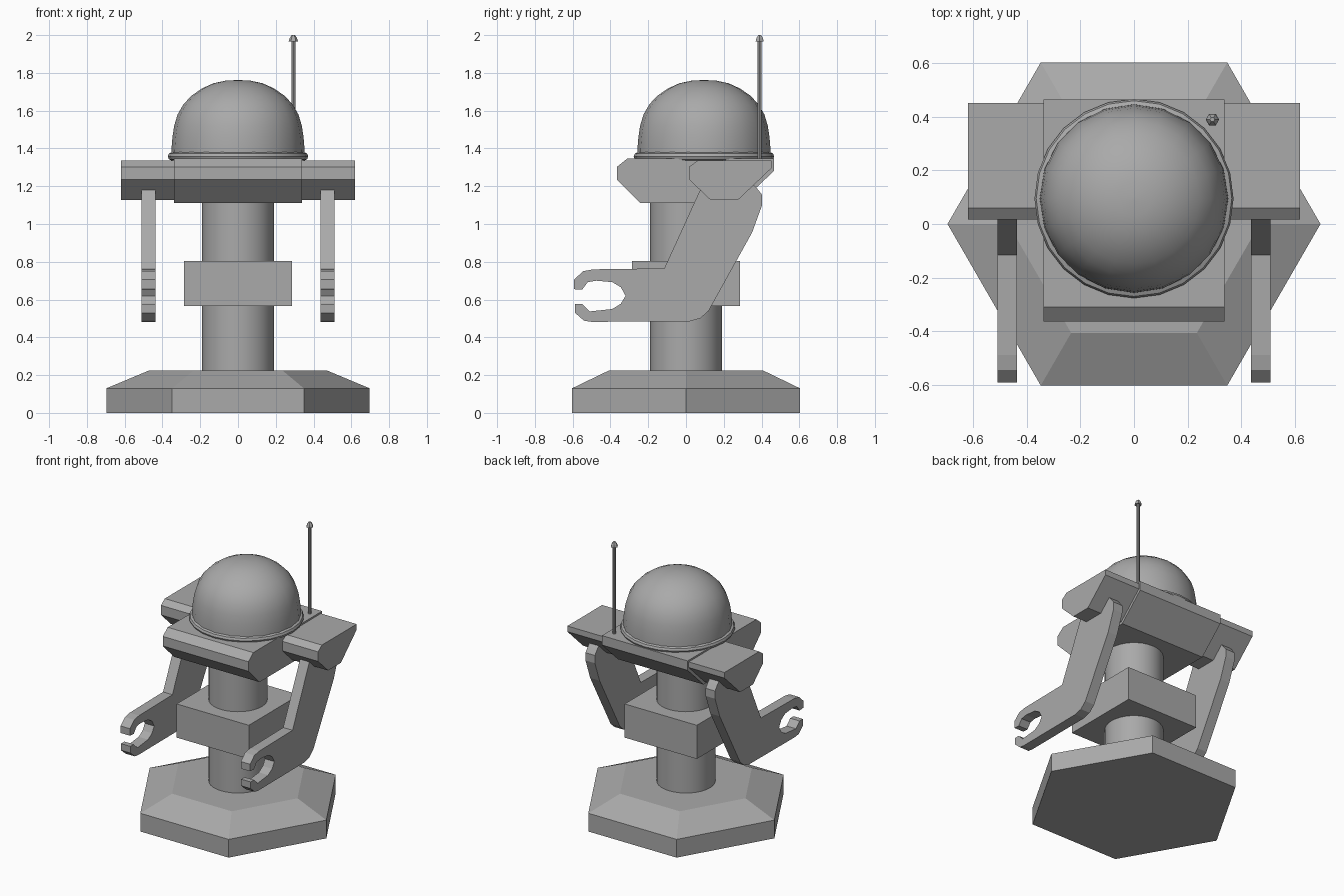
import bpy, bmesh, math

if "Cube" in bpy.data.objects:
    bpy.data.objects.remove(bpy.data.objects["Cube"])

grey = bpy.data.materials.new("plain_grey")
grey.diffuse_color = (0.4, 0.4, 0.4, 1)
grey.use_nodes = True
grey.node_tree.nodes["Principled BSDF"].inputs["Base Color"].default_value = grey.diffuse_color


def finish(name, bm, smooth=False):
    bmesh.ops.recalc_face_normals(bm, faces=bm.faces)
    me = bpy.data.meshes.new(name)
    bm.to_mesh(me)
    bm.free()
    ob = bpy.data.objects.new(name, me)
    bpy.context.collection.objects.link(ob)
    me.materials.append(grey)
    if smooth:
        bpy.ops.object.select_all(action='DESELECT')
        ob.select_set(True)
        bpy.context.view_layer.objects.active = ob
        bpy.ops.object.shade_smooth_by_angle(angle=math.radians(35))
    return ob


def slab(name, profile, x0, x1):
    """Extrude a (y, z) outline along x."""
    bm = bmesh.new()
    face = bm.faces.new([bm.verts.new((x0, y, z)) for y, z in profile])
    ext = bmesh.ops.extrude_face_region(bm, geom=[face])
    new = [v for v in ext["geom"] if isinstance(v, bmesh.types.BMVert)]
    bmesh.ops.translate(bm, verts=new, vec=(x1 - x0, 0, 0))
    return finish(name, bm)


def lathe(name, profile, sides, centre=(0, 0), smooth=False, closed=False):
    """Rings of (radius, z) joined into a turned shape, capped unless closed."""
    bm = bmesh.new()
    cx, cy = centre
    rings = []
    for r, z in profile:
        rings.append([bm.verts.new((cx + r * math.cos(math.tau * i / sides),
                                    cy + r * math.sin(math.tau * i / sides), z))
                      for i in range(sides)])
    pairs = list(zip(rings, rings[1:]))
    if closed:
        pairs.append((rings[-1], rings[0]))
    else:
        bm.faces.new(rings[0])
        bm.faces.new(rings[-1])
    for a, b in pairs:
        for i in range(sides):
            j = (i + 1) % sides
            bm.faces.new((a[i], a[j], b[j], b[i]))
    return finish(name, bm, smooth)


# Hexagonal foot with sloped rim
lathe("base", [(0.697, 0), (0.697, 0.13), (0.47, 0.225)], 6)

# Round column and square collar
lathe("column", [(0.19, 0.2), (0.19, 1.13)], 32, smooth=True)
slab("collar", [(-0.285, 0.565), (0.285, 0.565), (0.285, 0.805), (-0.285, 0.805)],
     -0.285, 0.285)

# Bevelled torso plate
slab("torso", [(-0.31, 1.347), (-0.365, 1.303), (-0.365, 1.235), (-0.24, 1.11),
               (0.285, 1.11), (0.465, 1.28), (0.465, 1.347)], -0.338, 0.338)

# Shoulders and arms, one pair per side
shoulder = [(0.06, 1.335), (0.017, 1.303), (0.017, 1.235), (0.13, 1.127),
            (0.275, 1.127), (0.452, 1.295), (0.452, 1.335)]
arm = [(0.11, 1.25), (0.07, 1.17), (-0.115, 0.765), (-0.49, 0.76), (-0.545, 0.75),
       (-0.593, 0.705), (-0.593, 0.655), (-0.55, 0.652), (-0.52, 0.692),
       (-0.475, 0.70), (-0.39, 0.692), (-0.345, 0.665), (-0.32, 0.62),
       (-0.345, 0.578), (-0.39, 0.55), (-0.51, 0.537), (-0.55, 0.577),
       (-0.588, 0.577), (-0.588, 0.53), (-0.54, 0.488), (-0.50, 0.482),
       (0.02, 0.485), (0.075, 0.50), (0.12, 0.54), (0.35, 0.955), (0.403, 1.10),
       (0.403, 1.155), (0.375, 1.19), (0.32, 1.25)]
for side, s in (("left", -1), ("right", 1)):
    slab(side + "_shoulder", shoulder, s * 0.33, s * 0.62)
    slab(side + "_arm", arm, s * 0.437, s * 0.511)

# Domed head with rounded collar ring
lathe("dome", [(0.353, 1.34), (0.352, 1.40), (0.347, 1.46), (0.338, 1.52),
               (0.32, 1.58), (0.288, 1.635), (0.245, 1.68), (0.19, 1.718),
               (0.13, 1.745), (0.065, 1.759), (0.004, 1.762)],
      20, (0, 0.095), smooth=True)
lathe("neck_ring", [(0.35 + 0.022 * math.cos(math.tau * k / 8),
                     1.358 + 0.022 * math.sin(math.tau * k / 8)) for k in range(8)],
      24, (0, 0.095), smooth=True, closed=True)

# Antenna rod and tip
lathe("antenna", [(0.011, 1.33), (0.011, 1.975)], 8, (0.293, 0.39), smooth=True)
lathe("antenna_tip", [(0.025, 1.966), (0.02, 1.983), (0.009, 2.0)], 6, (0.293, 0.39))
